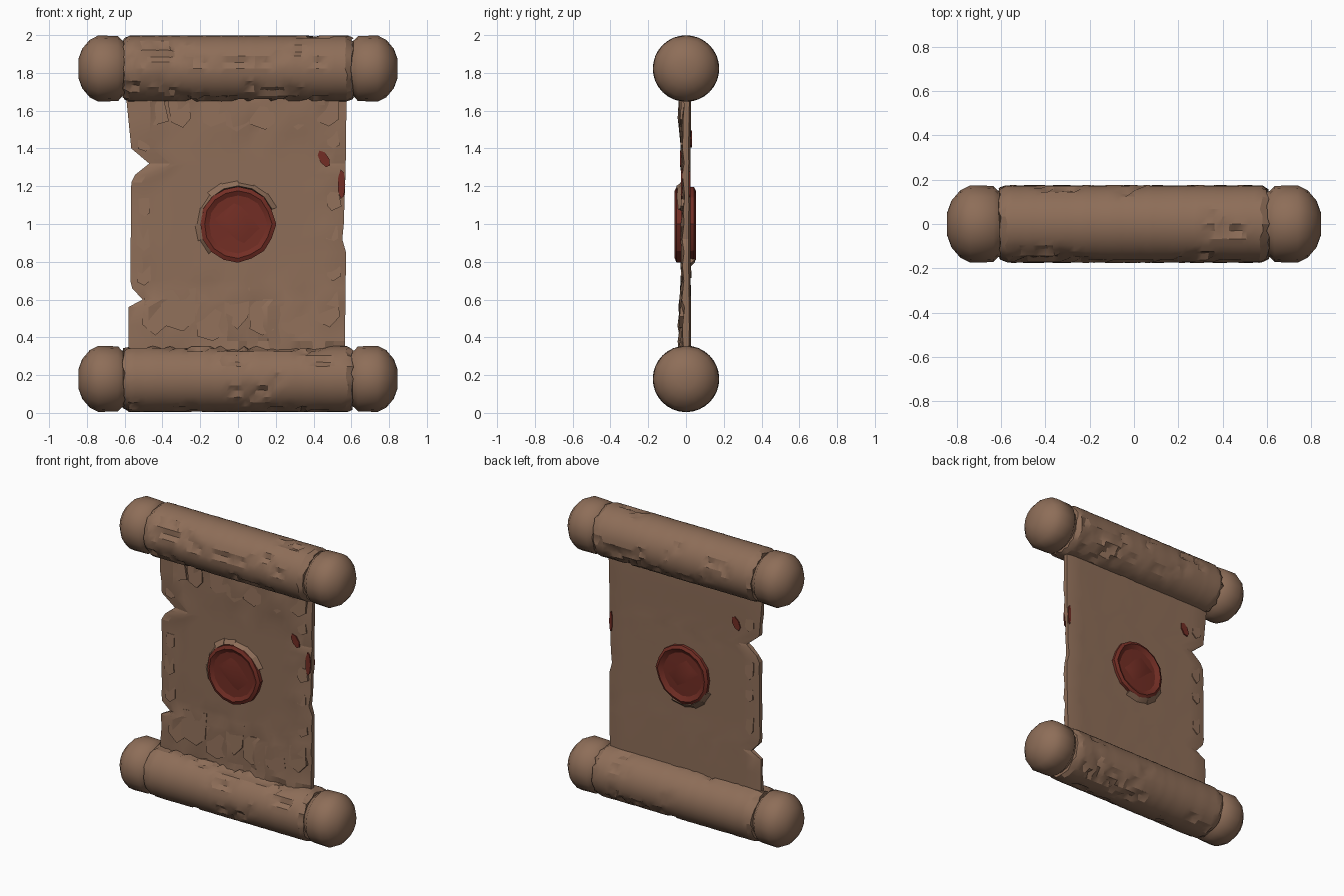
import bpy, bmesh, math, random
from mathutils import Vector

random.seed(7)
cube = bpy.data.objects.get("Cube")
if cube:
    bpy.data.objects.remove(cube, do_unlink=True)


def material(name, rgb):
    m = bpy.data.materials.new(name)
    m.use_nodes = True
    m.diffuse_color = (*rgb, 1)
    bsdf = next(n for n in m.node_tree.nodes if n.type == 'BSDF_PRINCIPLED')
    bsdf.inputs["Base Color"].default_value = (*rgb, 1)
    bsdf.inputs["Roughness"].default_value = 0.8
    return m


BROWN = material("worn brown", (0.27, 0.155, 0.098))
RED = material("wax red", (0.17, 0.027, 0.018))


def finish(bm, name, mat, angle):
    """Turn a bmesh into a named object, smooth below the given angle."""
    bmesh.ops.recalc_face_normals(bm, faces=bm.faces)
    mesh = bpy.data.meshes.new(name)
    bm.to_mesh(mesh)
    bm.free()
    ob = bpy.data.objects.new(name, mesh)
    bpy.context.collection.objects.link(ob)
    mesh.materials.append(mat)
    bpy.ops.object.select_all(action='DESELECT')
    ob.select_set(True)
    bpy.context.view_layer.objects.active = ob
    bpy.ops.object.shade_smooth_by_angle(angle=math.radians(angle))
    return ob


def loft(bm, rings, closed=True):
    """Skin a list of equally long point rings and cap both ends."""
    vs = [[bm.verts.new(p) for p in ring] for ring in rings]
    n = len(vs[0])
    for a, b in zip(vs, vs[1:]):
        for i in range(n if closed else n - 1):
            j = (i + 1) % n
            bm.faces.new((a[i], a[j], b[j], b[i]))
    bm.faces.new(vs[0])
    bm.faces.new(vs[-1])


def ring_x(x, radii, z):
    n = len(radii)
    return [(x, -r * math.cos(math.tau * i / n), z + r * math.sin(math.tau * i / n))
            for i, r in enumerate(radii)]


# Rollers: cylinders with carved cracks and chipped patches
SIDES, STEPS = 32, 40


def roller(name, z, long_cracks):
    grid = [[0.175 + random.uniform(-0.001, 0.001)] * SIDES for _ in range(STEPS + 1)]
    cracks = [(row, 0, STEPS - 4) for row in long_cracks]
    cracks += [(random.randrange(SIDES), random.randrange(STEPS - 6), random.randint(3, 8))
               for _ in range(22)]
    for row, start, length in cracks:
        for s in range(start, min(start + length, STEPS)):
            if random.random() < 0.3:
                row += random.choice((-1, 1))
            if random.random() < 0.85:
                grid[s][row % SIDES] = 0.175 - random.uniform(0.009, 0.02)
    for s in (0, STEPS):
        grid[s] = [random.uniform(0.15, 0.168) for _ in range(SIDES)]
    bm = bmesh.new()
    rings = []
    for s, radii in enumerate(grid):
        x = -0.605 + 1.21 * s / STEPS
        rings.append([(px + random.uniform(-0.008, 0.008), py, pz)
                      for px, py, pz in ring_x(x, radii, z)])
    loft(bm, rings)
    finish(bm, name, BROWN, 24)


# Rounded end knobs, with a narrow neck toward the roller
KNOB = [(0.59, 0.14), (0.615, 0.15), (0.635, 0.172), (0.74, 0.175),
        (0.785, 0.152), (0.825, 0.105), (0.845, 0.05)]


def knob(name, z, side):
    bm = bmesh.new()
    loft(bm, [ring_x(side * x, [r] * 16, z) for x, r in KNOB])
    finish(bm, name, BROWN, 50)


for level, z, long_cracks in (("top", 1.823, (2, 29)), ("bottom", 0.18, (7, 8))):
    roller(level + "_roller", z, long_cracks)
    knob(level + "_left_knob", z, 1)
    knob(level + "_right_knob", z, -1)

# Parchment sheet: torn side edges given as (height, x) points
RIGHT_EDGE = [(0.3, -0.58), (0.56, -0.58), (0.6, -0.505), (0.66, -0.56), (0.7, -0.57),
              (1.22, -0.565), (1.26, -0.545), (1.32, -0.47), (1.4, -0.565), (1.7, -0.595)]
LEFT_EDGE = [(0.3, 0.565), (0.85, 0.572), (0.92, 0.552), (1.0, 0.56),
             (1.3, 0.57), (1.7, 0.575)]
COLS = 20


def edge_x(points, z):
    for (z0, x0), (z1, x1) in zip(points, points[1:]):
        if z <= z1:
            return x0 + (x1 - x0) * (z - z0) / (z1 - z0)
    return points[-1][1]


heights = sorted({p[0] for p in RIGHT_EDGE + LEFT_EDGE} | {0.38, 0.46, 0.78, 1.08, 1.15, 1.48, 1.56, 1.63})
pleats = [random.uniform(-1, 1) for _ in range(COLS + 1)]
rings = []
for z in heights:
    lo, hi = edge_x(RIGHT_EDGE, z), edge_x(LEFT_EDGE, z)
    crumple = max(0, min(1, (0.8 - z) / 0.3), min(1, (z - 1.38) / 0.2))
    front, back = [], []
    for c in range(COLS + 1):
        rim = c in (0, COLS)
        t = c / COLS
        x = lo + (hi - lo) * t
        if not rim:
            x += random.uniform(-0.012, 0.012)
        rough = crumple * (0.01 * pleats[c] + random.uniform(-0.012, 0.012))
        if c < 3 or c > COLS - 3:
            rough += random.uniform(-0.007, 0.007)
        half = 0.014 if rim else 0.023
        front.append((x, -half - 0.004 * crumple + rough, z))
        back.append((x, half + 0.003 * crumple + random.uniform(-0.001, 0.001), z))
    rings.append(front + back[::-1])
bm = bmesh.new()
loft(bm, rings)
finish(bm, "parchment_sheet", BROWN, 17)


# Lifted flakes on the crumpled ends and torn edges of the sheet
def flake(bm, x, z, w, h, side, lift):
    shape = [(-0.45, 0.5), (0.4, 0.5), (0.5, -0.25), (0.05, -0.5), (-0.42, -0.3)]
    vs = []
    for u, v in shape:
        u += random.uniform(-0.12, 0.12)
        v += random.uniform(-0.08, 0.08)
        out = 0.022 + lift * (0.5 - v)
        for y in (0.01, out):
            vs.append(bm.verts.new((x + u * w, side * y, z + v * h)))
    bmesh.ops.convex_hull(bm, input=vs)


bm = bmesh.new()
for i in range(7):
    x = -0.47 + i * 0.155 + random.uniform(-0.03, 0.03)
    flake(bm, x, random.uniform(0.47, 0.58), random.uniform(0.12, 0.2),
          random.uniform(0.18, 0.28), -1, 0.016)
    flake(bm, x, random.uniform(1.58, 1.63), random.uniform(0.08, 0.16),
          random.uniform(0.12, 0.22), -1, 0.012)
for z in (0.75, 0.95, 1.12, 1.45):
    for side in (-1, 1):
        flake(bm, -0.5, z + 0.03 * side, 0.07, random.uniform(0.07, 0.13), side, 0.008)
        if side < 0:
            flake(bm, 0.5, z, 0.08, random.uniform(0.06, 0.12), side, 0.008)
finish(bm, "parchment_flakes", BROWN, 15)


# Wax seal: a thick faceted disc showing on both sides of the sheet
def ring_y(y, r, n, wobble):
    return [(r * math.cos(math.tau * i / n) * wobble[i], y,
             1.0 + 1.04 * r * math.sin(math.tau * i / n) * wobble[i]) for i in range(n)]


N = 16
wobble = [random.uniform(0.96, 1.03) for _ in range(N)]
SEAL = [(-0.044, 0.08), (-0.046, 0.15), (-0.06, 0.175), (-0.05, 0.197), (0.042, 0.195),
        (0.053, 0.175), (0.036, 0.145), (0.038, 0.08)]
bm = bmesh.new()
loft(bm, [ring_y(y, r, N, wobble) for y, r in SEAL])
finish(bm, "wax_seal", RED, 22)

# Diagonal fold pressed across each face of the seal
bm = bmesh.new()
for y, top in ((-0.04, -0.056), (0.03, 0.048)):
    vs = [bm.verts.new(p) for p in ((-0.15, y, 1.02), (0.0, y, 1.14), (0.14, y, 0.98),
                                    (0.02, y, 0.87), (-0.07, top, 1.04), (0.06, top, 0.97))]
    bmesh.ops.convex_hull(bm, input=vs)
finish(bm, "seal_fold", RED, 40)

# Ragged parchment lip curling around the upper part of the seal
bm = bmesh.new()
for side, first, last in ((-1, 1, 10), (1, 9, 13)):
    for i in range(first, last):
        a, b = math.tau * i / N, math.tau * (i + 1) / N
        reach = random.uniform(0.212, 0.235)
        vs = []
        for ang in (a, b):
            for r, y in ((0.19, 0.01), (0.196, random.uniform(0.04, 0.054)), (reach, 0.02)):
                vs.append(bm.verts.new((r * math.cos(ang), side * y, 1 + 1.03 * r * math.sin(ang))))
        bmesh.ops.convex_hull(bm, input=vs)
finish(bm, "seal_lip", BROWN, 20)


# Wax drips: thin plates on the sheet
def drip(name, x, z, w, h, y, slant):
    bm = bmesh.new()
    rings = []
    for depth in (y - 0.004, y + 0.004):
        ring = []
        for i in range(7):
            a = math.tau * i / 7
            v = math.sin(a)
            ring.append(Vector((x + w * math.cos(a) + slant * v, depth, z + h * v)))
        rings.append(ring)
    loft(bm, rings)
    finish(bm, name, RED, 20)


drip("front_drip", 0.455, 1.345, 0.028, 0.045, -0.027, -0.018)
drip("back_drip", -0.4, 1.45, 0.028, 0.045, 0.027, 0.015)
drip("edge_drip_front", 0.548, 1.21, 0.02, 0.08, -0.022, 0.0)
drip("edge_drip_back", 0.555, 1.21, 0.012, 0.07, 0.02, 0.0)
